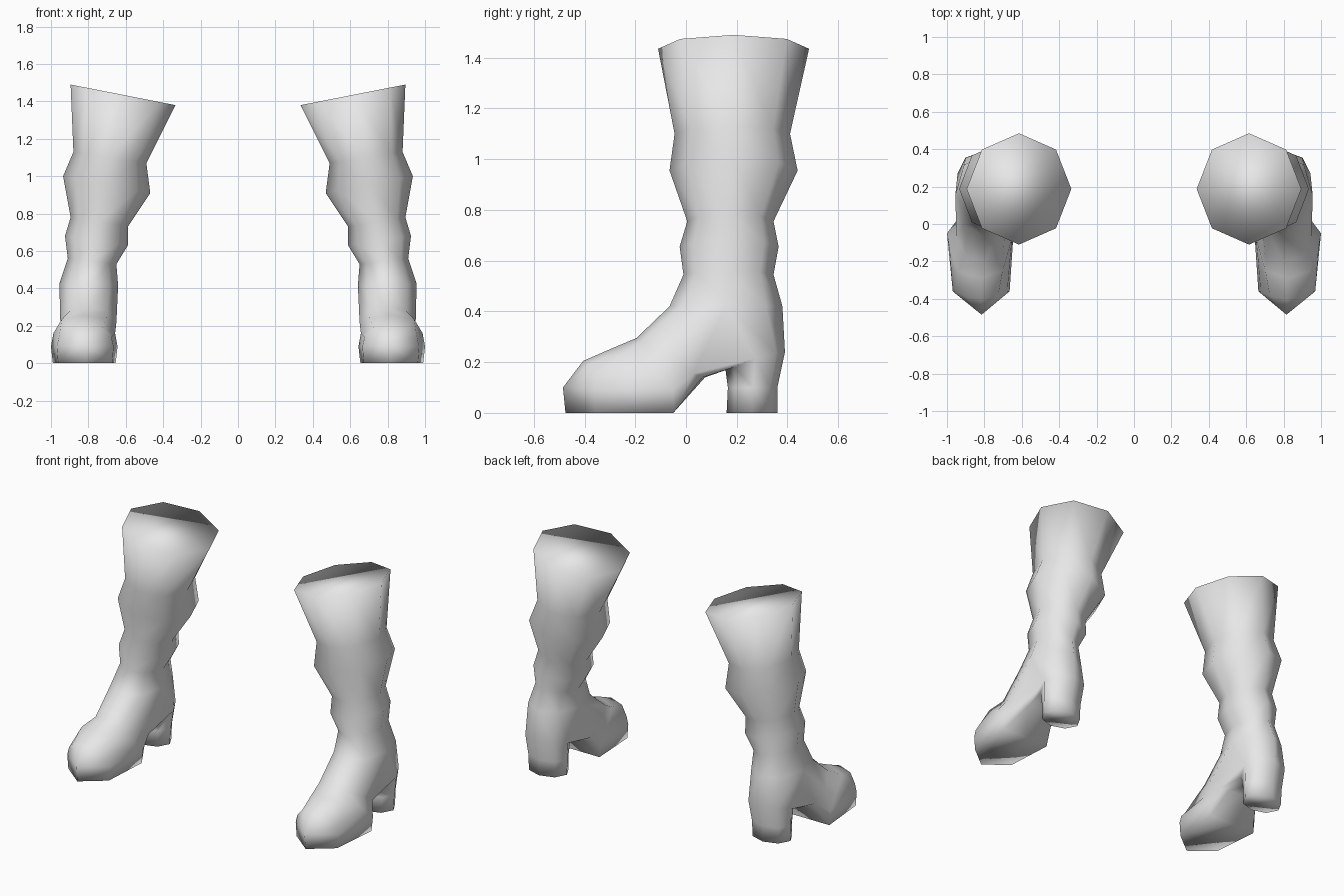
import bpy, bmesh, math

if "Cube" in bpy.data.objects:
    bpy.data.objects.remove(bpy.data.objects["Cube"])

bm = bmesh.new()


def leg_ring(cx, rx, y_front, y_back, z, tilt):
    """Tilted octagon; starts at the front and runs outer, back, inner."""
    cy, ry = (y_front + y_back) / 2, (y_back - y_front) / 2
    ring = []
    for i in range(8):
        a = i * math.pi / 4
        ring.append(bm.verts.new((cx + rx * math.sin(a), cy - ry * math.cos(a),
                                  z + tilt * math.sin(a))))
    return ring


def foot_ring(cx, half):
    """Ten-sided section from six (half width, y, z) points, top to bottom."""
    right = [bm.verts.new((cx + w, y, z)) for w, y, z in half]
    left = [bm.verts.new((cx - w, y, z)) for w, y, z in half[4:0:-1]]
    return right + left


def bridge(a, b, segments=None):
    n = len(a)
    for i in (range(n) if segments is None else segments):
        j = (i + 1) % n
        bm.faces.new((a[i], a[j], b[j], b[i]))


# Shaft, from the rim to the ankle: centre x, radius x, front y, back y, z, tilt
shaft = [leg_ring(*p) for p in (
    (.615, .28, -.11, .485, 1.435, .055),
    (.685, .195, -.045, .41, 1.10, .03),
    (.702, .233, -.065, .44, .955, .045),
    (.742, .153, .005, .345, .755, .025),
    (.757, .168, -.025, .365, .655, .025),
    (.78, .13, -.01, .345, .545, .015),
    (.798, .157, -.065, .38, .42, .005))]
for a, b in zip(shaft, shaft[1:]):
    bridge(a, b)
bm.faces.new(shaft[0])
ankle = shaft[-1]

# Heel: only the rear half of the ankle runs down into it
heel = [leg_ring(*p) for p in (
    (.798, .145, .155, .39, .21, 0),
    (.80, .135, .165, .36, .10, 0),
    (.80, .13, .16, .36, 0, 0))]
for i, z in enumerate((.175, .18, .215, .235, .24, .235, .215, .18)):
    heel[0][i].co.z = z
bridge(ankle, heel[0], range(2, 6))
for a, b in zip(heel, heel[1:]):
    bridge(a, b)
bm.faces.new(heel[-1])

# Foot: sections from the ankle and heel opening forward to the toe
h = heel[0]
foot = [ankle[0:3] + [h[2], h[1], h[0], h[7], h[6]] + ankle[6:8],
        foot_ring(.80, ((0, -.195, .295), (.10, -.17, .28), (.15, -.07, .22),
                        (.14, .03, .155), (.10, .065, .14), (0, .075, .14))),
        foot_ring(.822, ((0, -.29, .255), (.12, -.25, .235), (.165, -.12, .16),
                         (.178, -.05, .09), (.168, -.05, 0), (0, -.05, 0))),
        foot_ring(.817, ((0, -.405, .205), (.09, -.385, .19), (.14, -.36, .14),
                         (.152, -.36, .09), (.145, -.36, 0), (0, -.475, 0)))]
for a, b in zip(foot, foot[1:]):
    bridge(a, b)

# Toe point
tip = bm.verts.new((.815, -.485, .10))
for i in range(10):
    bm.faces.new((foot[-1][i], foot[-1][(i + 1) % 10], tip))

bmesh.ops.recalc_face_normals(bm, faces=bm.faces)
for f in bm.faces:
    f.smooth = True
mesh = bpy.data.meshes.new("boots")
bm.to_mesh(mesh)
bm.free()

# Single grey material
grey = bpy.data.materials.new("light_grey")
grey.diffuse_color = (.8, .8, .8, 1)
grey.use_nodes = True
grey.node_tree.nodes["Principled BSDF"].inputs["Base Color"].default_value = grey.diffuse_color
mesh.materials.append(grey)

# The second boot is a mirror copy
boots = bpy.data.objects.new("boots", mesh)
bpy.context.collection.objects.link(boots)
mirror = boots.modifiers.new("pair", 'MIRROR')
mirror.use_axis[0] = True
